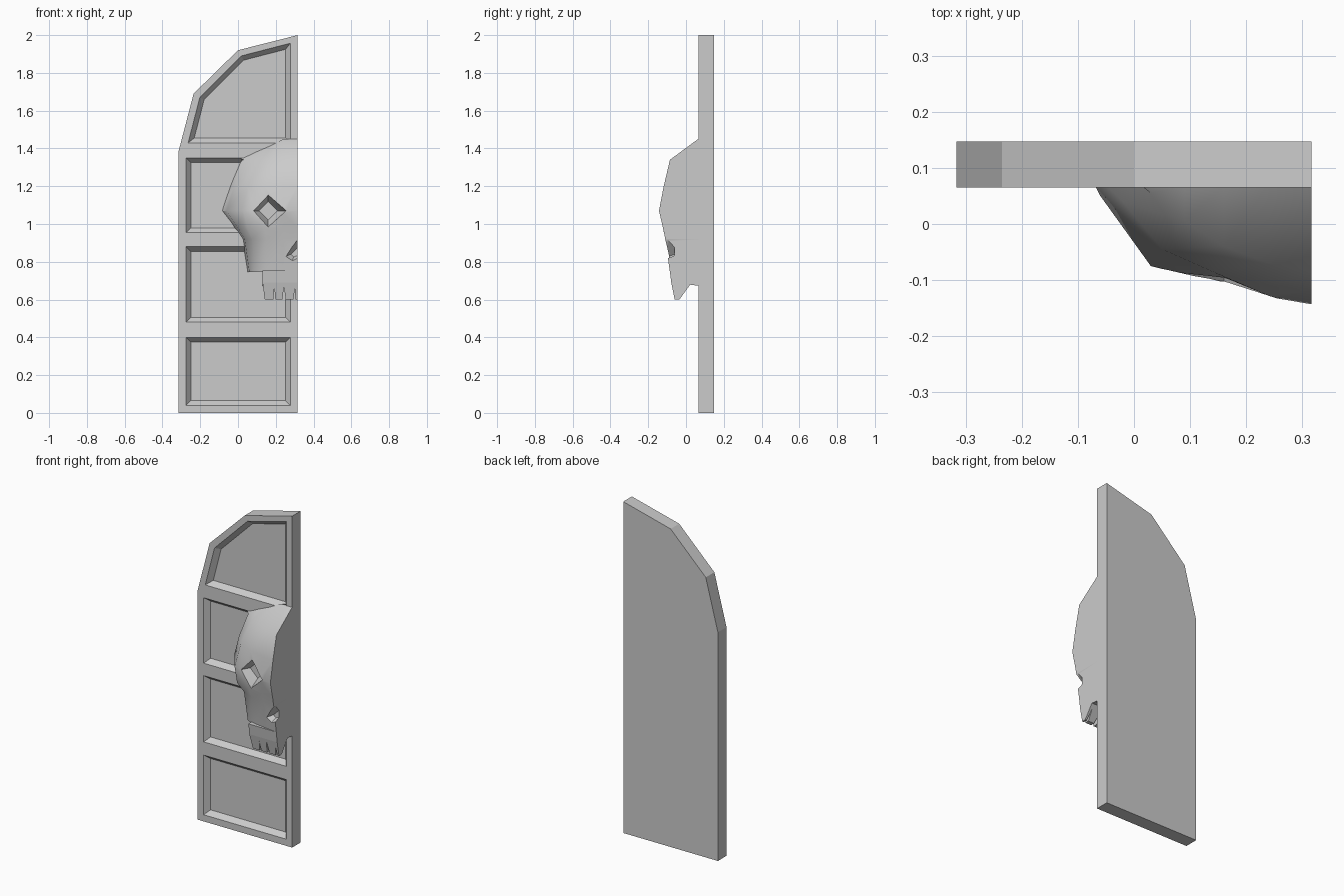
import bpy, bmesh
from mathutils import Vector

cube = bpy.data.objects.get("Cube")
if cube:
    bpy.data.objects.remove(cube, do_unlink=True)

grey = bpy.data.materials.new("stone_grey")
grey.use_nodes = True
colour = (0.6, 0.6, 0.6, 1)
grey.diffuse_color = colour
grey.node_tree.nodes["Principled BSDF"].inputs["Base Color"].default_value = colour


def loft(name, rings):
    """Closed solid through equal-length rings of points, capped at both ends."""
    bm = bmesh.new()
    loops = [[bm.verts.new(p) for p in ring] for ring in rings]
    n = len(loops[0])
    for a, b in zip(loops, loops[1:]):
        for i in range(n):
            j = (i + 1) % n
            bm.faces.new((a[i], a[j], b[j], b[i]))
    bm.faces.new(loops[0])
    bm.faces.new(loops[-1])
    bmesh.ops.recalc_face_normals(bm, faces=bm.faces)
    mesh = bpy.data.meshes.new(name)
    bm.to_mesh(mesh)
    bm.free()
    mesh.materials.append(grey)
    obj = bpy.data.objects.new(name, mesh)
    bpy.context.collection.objects.link(obj)
    return obj


def at_y(outline, y):
    return [(x, y, z) for x, z in outline]


def inset(outline, d):
    """Move every edge of a counter-clockwise convex outline inwards by d."""
    pts = [Vector(p) for p in outline]
    result = []
    for i, p in enumerate(pts):
        a = (p - pts[i - 1]).normalized()
        b = (pts[(i + 1) % len(pts)] - p).normalized()
        na, nb = Vector((-a.y, a.x)), Vector((-b.y, b.x))
        result.append(p + (na + nb) * (d / (1 + na.dot(nb))))
    return result


def cut(target, cutter):
    cutter.hide_render = True
    mod = target.modifiers.new("cut", 'BOOLEAN')
    mod.operation, mod.object, mod.solver = 'DIFFERENCE', cutter, 'EXACT'
    bpy.context.view_layer.objects.active = target
    bpy.ops.object.modifier_apply(modifier=mod.name)
    bpy.data.objects.remove(cutter, do_unlink=True)


# Door leaf with a faceted half arch
FRONT, BACK, SIDE = 0.065, 0.147, 0.316
door_outline = [(-SIDE, 0), (SIDE, 0), (SIDE, 2), (0, 1.92), (-0.235, 1.69), (-SIDE, 1.38)]
door = loft("door_leaf", [at_y(door_outline, FRONT), at_y(door_outline, BACK)])

# Sunken panels with sloping borders
panels = [[(-0.275, lo), (0.277, lo), (0.277, hi), (-0.275, hi)]
          for lo, hi in ((0.04, 0.4), (0.48, 0.88), (0.955, 1.35))]
panels.append([(-0.264, 1.43), (0.277, 1.43), (0.277, 1.957), (0.018, 1.89), (-0.202, 1.67)])
for outline in panels:
    floor = inset(outline, 0.025)
    cut(door, loft("panel_cutter", [at_y(outline, FRONT - 0.03), at_y(outline, FRONT),
                                    at_y(floor, FRONT + 0.03)]))

# Half skull: each row runs from the outer edge to the centre line
DEEP = 0.11
rows = [
    (0.745, [(0.05, DEEP), (0.06, 0.02), (0.09, -0.035), (0.15, -0.06), (0.24, -0.075), (SIDE, -0.085)]),
    (0.92, [(0.02, DEEP), (0.035, 0.02), (0.075, -0.05), (0.15, -0.085), (0.24, -0.1), (SIDE, -0.11)]),
    (0.98, [(-0.02, DEEP), (0.0, 0.0), (0.05, -0.08), (0.14, -0.098), (0.24, -0.115), (SIDE, -0.122)]),
    (1.07, [(-0.09, DEEP), (-0.06, 0.05), (0.03, -0.075), (0.13, -0.098), (0.24, -0.13), (SIDE, -0.143)]),
    (1.20, [(-0.045, DEEP), (-0.02, 0.04), (0.05, -0.045), (0.14, -0.085), (0.24, -0.11), (SIDE, -0.118)]),
    (1.34, [(0.015, DEEP), (0.03, 0.055), (0.09, 0.005), (0.16, -0.04), (0.24, -0.07), (SIDE, -0.085)]),
]
rings = [[(x, y, z) for x, y in row] + [(SIDE, DEEP, z)] for z, row in rows]
# Crown slopes back to the door
crown = [(0.015, 1.345), (0.03, 1.352), (0.09, 1.38), (0.16, 1.41), (0.24, 1.45), (SIDE, 1.452)]
rings.append([(x, FRONT + 0.002, z) for x, z in crown] + [(SIDE, DEEP, 1.45)])
skull = loft("half_skull", rings)

# Diamond eye socket
def diamond(r, y):
    return at_y([(0.16 + r, 1.07), (0.16, 1.07 + r), (0.16 - r, 1.07), (0.16, 1.07 - r)], y)

cut(skull, loft("eye_cutter", [diamond(0.11, -0.18), diamond(0.085, -0.1), diamond(0.05, -0.04)]))

# Half nose opening
nose = [(0.33, 0.935), (0.245, 0.825), (0.285, 0.8), (0.33, 0.825)]
nose_floor = [(0.33, 0.89), (0.28, 0.84), (0.295, 0.825), (0.33, 0.84)]
cut(skull, loft("nose_cutter", [at_y(nose, -0.2), at_y(nose, -0.1), at_y(nose_floor, -0.06)]))

# Upper jaw wedge under the cheek, sloping back to the door
def jaw_side(x):
    return [(x, -0.07, 0.75), (x, -0.068, 0.69), (x, FRONT + 0.01, 0.672), (x, FRONT + 0.01, 0.75)]

jaw = loft("upper_jaw", [jaw_side(0.13), jaw_side(SIDE)])

# Tapered teeth
def tooth_ring(x0, x1, front, back, z):
    return [(x0, front, z), (x1, front, z), (x1, back, z), (x0, back, z)]

parts = [skull, jaw]
for top0, top1, low0, low1 in ((0.13, 0.195, 0.142, 0.187), (0.19, 0.245, 0.198, 0.235),
                               (0.24, 0.305, 0.253, 0.293), (0.298, SIDE, 0.305, SIDE)):
    parts.append(loft("tooth", [tooth_ring(low0, low1, -0.06, -0.035, 0.6),
                                tooth_ring(top0, top1, -0.078, 0.03, 0.69),
                                tooth_ring(top0, top1, -0.086, 0.03, 0.755)]))

# Rounded bone, crisp sockets and cut edges
bpy.ops.object.select_all(action='DESELECT')
skull.select_set(True)
bpy.context.view_layer.objects.active = skull
bpy.ops.object.shade_smooth_by_angle(angle=0.7)
